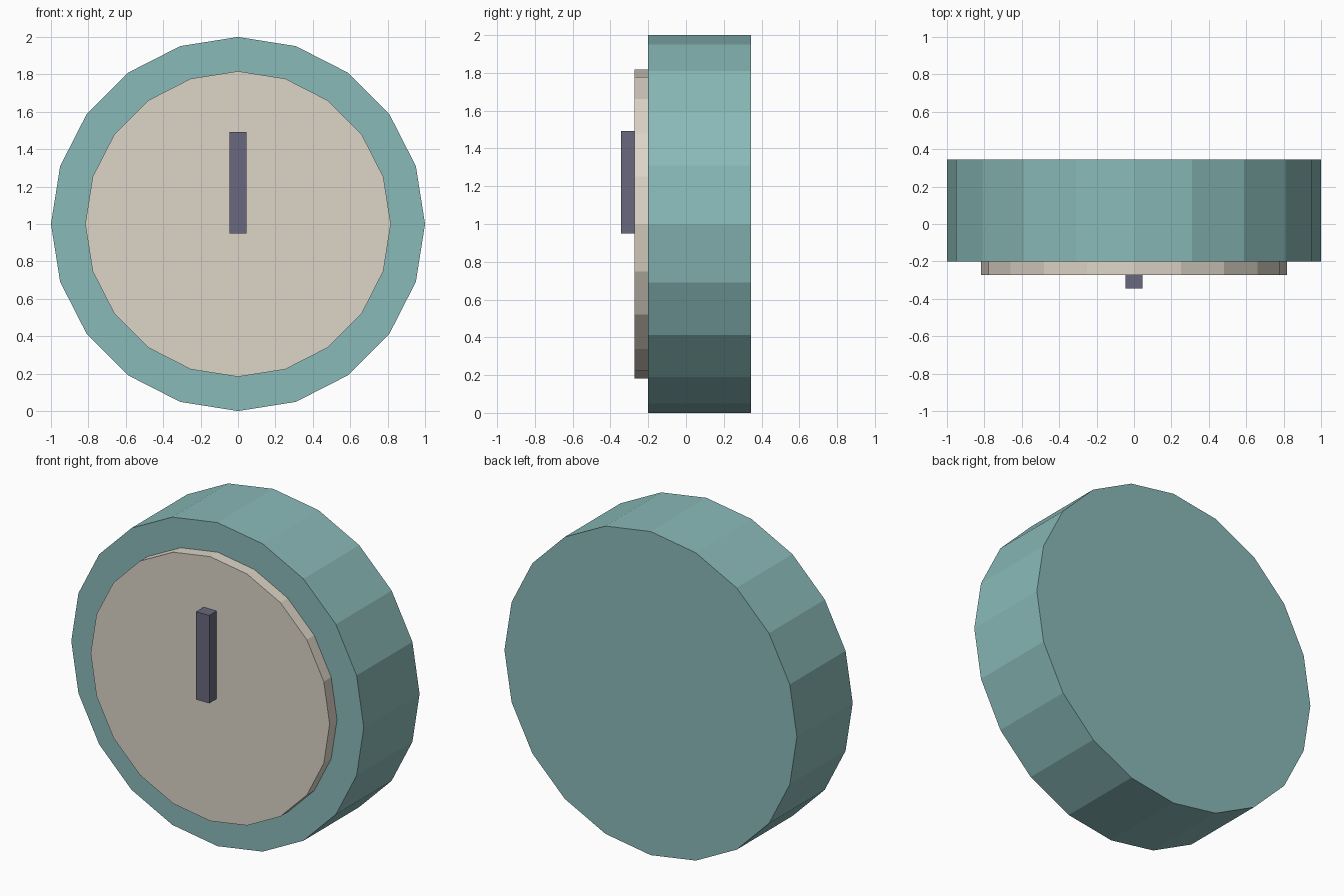
import bpy
from math import radians

if "Cube" in bpy.data.objects:
    bpy.data.objects.remove(bpy.data.objects["Cube"])


def material(name, rgb):
    m = bpy.data.materials.new(name)
    m.diffuse_color = (*rgb, 1)
    m.use_nodes = True
    m.node_tree.nodes["Principled BSDF"].inputs["Base Color"].default_value = m.diffuse_color
    return m


def disc(name, radius, y_front, y_back, mat):
    """Flat-faced 20-sided disc whose axis runs along y."""
    bpy.ops.mesh.primitive_cylinder_add(
        vertices=20, radius=radius, depth=y_back - y_front,
        location=(0, (y_front + y_back) / 2, 1), rotation=(radians(90), 0, 0))
    ob = bpy.context.object
    ob.name = name
    ob.data.materials.append(mat)
    bpy.ops.object.transform_apply(location=False, rotation=True, scale=True)
    return ob


def box(name, lo, hi, mat):
    bpy.ops.mesh.primitive_cube_add(
        size=1, location=[(a + b) / 2 for a, b in zip(lo, hi)])
    ob = bpy.context.object
    ob.name = name
    ob.scale = [b - a for a, b in zip(lo, hi)]
    ob.data.materials.append(mat)
    bpy.ops.object.transform_apply(location=False, rotation=False, scale=True)
    return ob


teal = material("teal", (0.25, 0.49, 0.48))
cream = material("cream", (0.72, 0.66, 0.57))
slate = material("slate", (0.14, 0.14, 0.21))

# Thick round body
disc("body", 1.0, -0.2, 0.345, teal)
# Raised dial plate on the front
disc("dial_face", 0.817, -0.272, -0.2, cream)
# Upright pointer on the dial
box("pointer", (-0.045, -0.345, 0.95), (0.045, -0.272, 1.493), slate)
